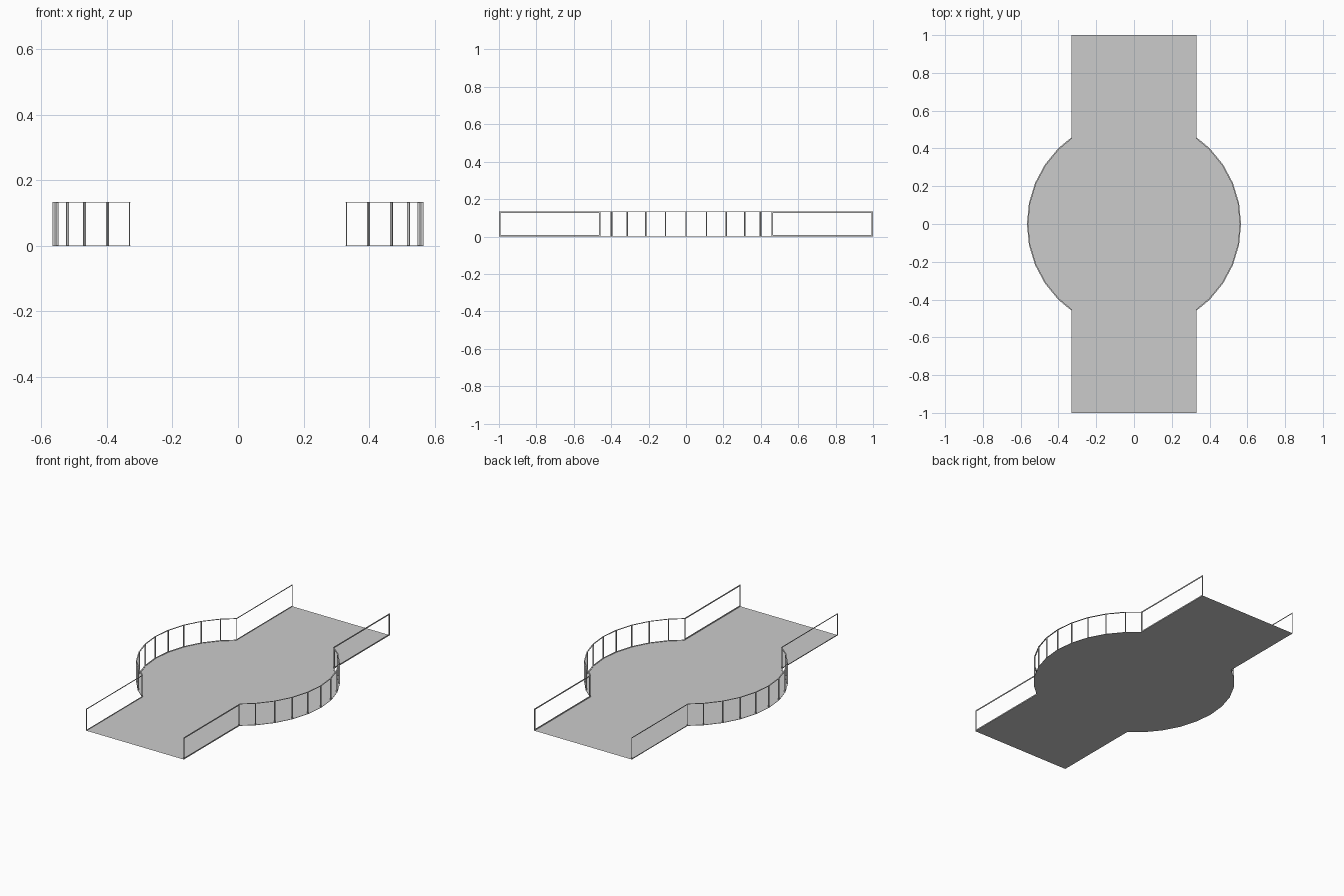
import bpy, bmesh, math
from mathutils import Vector

if "Cube" in bpy.data.objects:
    bpy.data.objects.remove(bpy.data.objects["Cube"])

W, L, R, H = 0.332, 1.0, 0.567, 0.134
STEP = math.radians(11.25)


def make_object(name, bm):
    mesh = bpy.data.meshes.new(name)
    bm.to_mesh(mesh)
    bm.free()
    ob = bpy.data.objects.new(name, mesh)
    bpy.context.collection.objects.link(ob)
    return ob


# Right half of the bulging outline: 32-sided circle cut by the straight walkway
ring = [(R * math.cos(i * STEP), R * math.sin(i * STEP)) for i in range(-4, 5)]
end_y = 0.458
arc = [(W, -end_y)] + ring + [(W, end_y)]


def prism(bm, outline, z0, z1):
    """Extrude a small plan outline vertically."""
    low = [bm.verts.new((x, y, z0)) for x, y in outline]
    high = [bm.verts.new((x, y, z1)) for x, y in outline]
    bm.faces.new(low[::-1])
    bm.faces.new(high)
    n = len(low)
    for i in range(n):
        j = (i + 1) % n
        bm.faces.new((low[i], low[j], high[j], high[i]))


def inward(p, d):
    v = Vector(p)
    return tuple(v - v.normalized() * d)


# Thin deck sheet
bm = bmesh.new()
right = [(W, -L)] + arc + [(W, L)]
left = [(-x, y) for x, y in reversed(right)]
bm.faces.new([bm.verts.new((x, y, 0)) for x, y in right + left])
make_object("deck", bm)


def curved_rail(name, side):
    bm = bmesh.new()
    # Fine top and bottom strips following the curve
    for a, b in zip(arc, arc[1:]):
        quad = [a, b, inward(b, 0.007), inward(a, 0.007)]
        for z in (0, H - 0.002):
            prism(bm, [(side * x, y) for x, y in quad], z, z + 0.002)
    # Slim posts at each bend
    for p in ring:
        n = Vector(p).normalized()
        t = Vector((-n.y, n.x)) * 0.0025
        o, i = Vector(p), Vector(inward(p, 0.007))
        prism(bm, [(side * v.x, v.y) for v in (o - t, o + t, i + t, i - t)], 0, H)
    bmesh.ops.recalc_face_normals(bm, faces=bm.faces)
    make_object(name, bm)


def straight_frame(name, side, end, bar):
    # Open rectangular frame on a straight edge
    bm = bmesh.new()
    xs = (side * W, side * (W - 0.003))

    def block(y0, y1, z0, z1):
        prism(bm, [(xs[0], end * y0), (xs[0], end * y1),
                   (xs[1], end * y1), (xs[1], end * y0)], z0, z1)

    block(end_y, L, 0, bar)
    block(end_y, L, H - bar, H)
    block(end_y, end_y + bar, bar, H - bar)
    block(L - bar, L, bar, H - bar)
    bmesh.ops.recalc_face_normals(bm, faces=bm.faces)
    make_object(name, bm)


for side, label, bar in ((1, "right", 0.007), (-1, "left", 0.004)):
    curved_rail(f"curved_railing_{label}", side)
    for end, where in ((-1, "front"), (1, "back")):
        straight_frame(f"straight_railing_{where}_{label}", side, end, bar)
